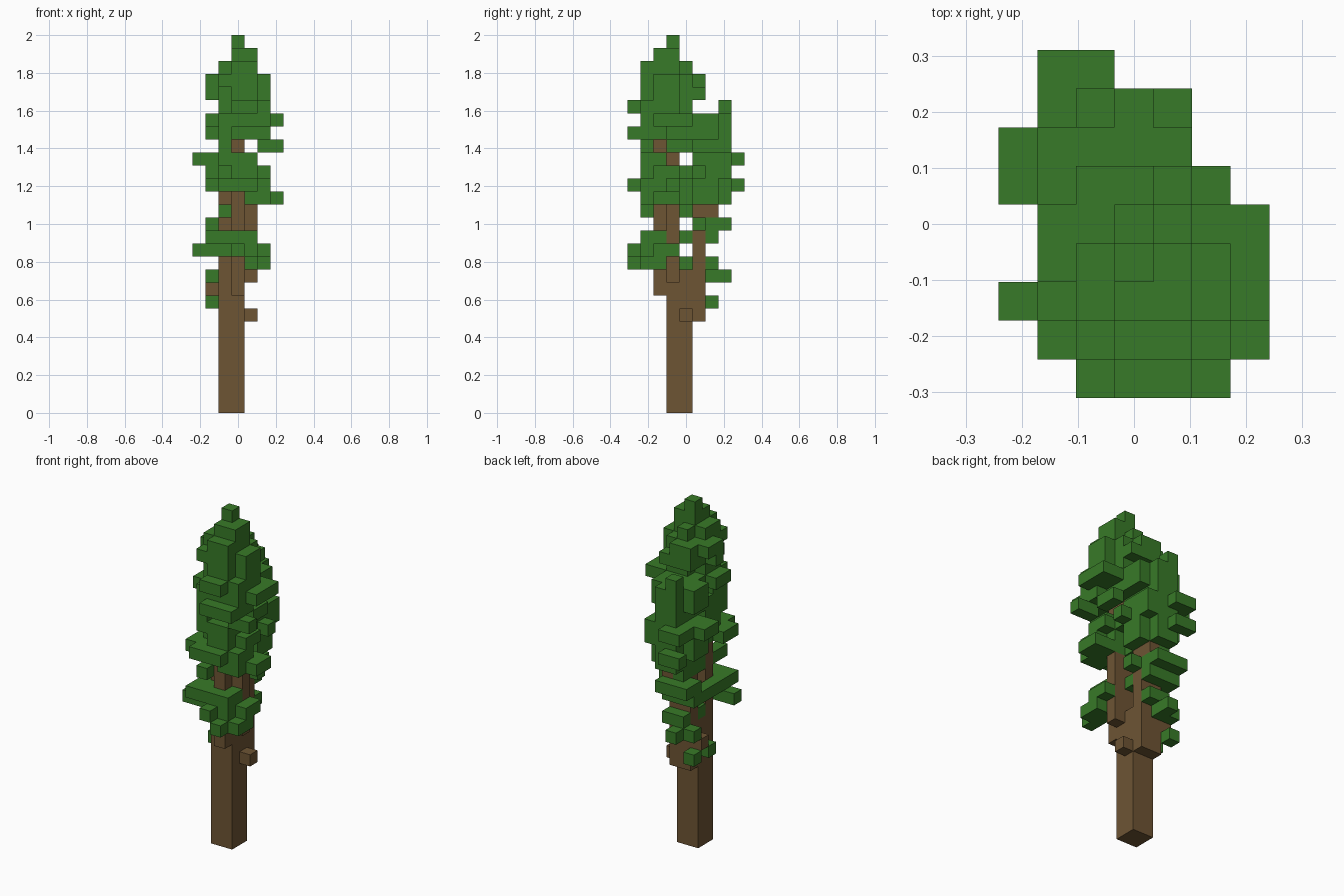
import bpy
import bmesh
import random
from mathutils import Vector

random.seed(4)

cube = bpy.data.objects.get("Cube")
if cube:
    bpy.data.objects.remove(cube, do_unlink=True)

LAYERS = 29
UNIT = 2 / LAYERS
ORIGIN = Vector((-3.5, -4.5, 0))  # corner of the block grid, in blocks
SIDES = [Vector(s) for s in ((1, 0, 0), (-1, 0, 0), (0, 1, 0),
                             (0, -1, 0), (0, 0, 1), (0, 0, -1))]


def make_material(name, color):
    mat = bpy.data.materials.new(name)
    mat.use_nodes = True
    mat.diffuse_color = (*color, 1)
    mat.node_tree.nodes["Principled BSDF"].inputs["Base Color"].default_value = (*color, 1)
    return mat


def box(x0, x1, y0, y1, z0, z1):
    """All grid cells in an inclusive box."""
    return {(x, y, z) for x in range(x0, x1 + 1)
            for y in range(y0, y1 + 1) for z in range(z0, z1 + 1)}


def leaf_layer(z, x0, x1, y0, y1):
    """A rounded, slightly ragged plate of leaf blocks."""
    cells = set()
    for x, y, _ in sorted(box(x0, x1, y0, y1, z, z)):
        dx, dy = abs(x - (x0 + x1) / 2), abs(y - (y0 + y1) / 2)
        reach = (2 * dx / (x1 - x0 + 1)) ** 2 + (2 * dy / (y1 - y0 + 1)) ** 2
        diagonal = dx > 0.8 and dy > 0.8 and reach > 0.5
        if reach < 1.02 and not (diagonal and random.random() < 0.35):
            cells.add((x, y, z))
    return cells


def stack(top, layers):
    """Leaf layers listed from the top layer downwards."""
    return set().union(*(leaf_layer(top - n, *ext) for n, ext in enumerate(layers)))


def build(name, cells, solid, mat):
    """Mesh of the block faces that are not covered by another block."""
    bm = bmesh.new()
    for cell in sorted(cells):
        mid = Vector(cell) + Vector((0.5, 0.5, 0.5)) + ORIGIN
        for n in SIDES:
            if tuple(int(c) for c in Vector(cell) + n) in solid:
                continue
            u = Vector((n.y, n.z, n.x))
            v = n.cross(u)
            corners = ((-1, -1), (1, -1), (1, 1), (-1, 1))
            bm.faces.new([bm.verts.new((mid + (n + a * u + b * v) / 2) * UNIT)
                          for a, b in corners])
    bmesh.ops.remove_doubles(bm, verts=bm.verts[:], dist=UNIT / 100)
    bmesh.ops.dissolve_limit(bm, angle_limit=0.01, verts=bm.verts[:], edges=bm.edges[:])
    mesh = bpy.data.meshes.new(name)
    bm.to_mesh(mesh)
    bm.free()
    mesh.materials.append(mat)
    bpy.context.collection.objects.link(bpy.data.objects.new(name, mesh))


bark = make_material("bark brown", (0.155, 0.089, 0.034))
leaf = make_material("leaf green", (0.039, 0.195, 0.021))

# Trunk that forks into a front and a rear limb
trunk = box(2, 3, 3, 4, 0, 10) | box(4, 4, 4, 4, 7, 7)
front_limb = (box(2, 3, 3, 3, 11, 16) | box(3, 3, 2, 2, 9, 16)
              | box(4, 4, 3, 3, 10, 15) | box(3, 3, 2, 3, 17, 24))
rear_limb = (box(2, 3, 5, 5, 7, 14) | box(1, 1, 5, 5, 9, 9)
             | box(3, 3, 5, 6, 15, 19))

# Tall front crown, from the tip down, with a few longer twigs
front_crown = stack(28, [
    (3, 3, 3, 3), (3, 4, 2, 3), (2, 4, 1, 4), (1, 5, 1, 5), (1, 5, 1, 5),
    (2, 5, 0, 4), (1, 6, 1, 4), (2, 5, 0, 4), (2, 2, 1, 4), (2, 4, 1, 3),
    (2, 5, 1, 4), (1, 5, 0, 3), (4, 5, 1, 3), (2, 2, 1, 2)])
front_crown |= (box(5, 6, 1, 1, 20, 20) | box(5, 5, 3, 4, 20, 20)
                | box(3, 3, 3, 4, 20, 20) | box(6, 6, 4, 4, 22, 22)
                | box(5, 5, 0, 1, 21, 21) | box(2, 2, 0, 0, 17, 17)
                | box(6, 6, 2, 3, 16, 16))

# Shorter rear crown, with a few longer twigs
rear_crown = stack(23, [
    (2, 2, 7, 7), (1, 4, 4, 7), (1, 4, 4, 7), (2, 3, 5, 7), (1, 4, 5, 7),
    (1, 4, 4, 7), (1, 4, 4, 7), (2, 3, 4, 7)])
rear_crown |= (box(0, 0, 5, 6, 19, 19) | box(1, 2, 8, 8, 19, 19)
               | box(1, 2, 8, 8, 17, 17) | box(4, 4, 7, 7, 18, 19)
               | box(5, 5, 5, 5, 18, 18) | box(4, 4, 5, 6, 16, 16)
               | box(2, 2, 4, 6, 15, 15))

# Loose tufts below the crowns
front_tufts = stack(13, [(1, 4, 1, 2), (1, 5, 1, 3)])
front_tufts |= (box(0, 0, 2, 2, 12, 12) | box(3, 3, 0, 0, 12, 12)
                | box(1, 1, 2, 6, 13, 13) | box(4, 4, 0, 2, 11, 11)
                | box(5, 5, 1, 2, 11, 11) | box(5, 5, 3, 3, 12, 12))
rear_tufts = (box(1, 3, 6, 7, 14, 14) | box(4, 4, 5, 5, 14, 14)
              | box(2, 3, 6, 6, 13, 13) | box(3, 3, 4, 4, 13, 13)
              | box(2, 3, 6, 6, 11, 11) | box(2, 2, 4, 4, 11, 11)
              | box(1, 2, 6, 6, 10, 10) | box(2, 2, 7, 7, 10, 10)
              | box(1, 1, 6, 6, 8, 8) | box(1, 1, 4, 4, 8, 8))

wood_parts = {"trunk": trunk, "front_limb": front_limb, "rear_limb": rear_limb}
wood = set().union(*wood_parts.values())
leaf_parts = {"front_crown": front_crown, "rear_crown": rear_crown - front_crown,
              "front_tufts": front_tufts, "rear_tufts": rear_tufts}
solid = wood.union(*leaf_parts.values())

for name, cells in wood_parts.items():
    build(name, cells - (trunk if name == "front_limb" else set()), solid, bark)
for name, cells in leaf_parts.items():
    build(name, cells - wood, solid, leaf)
